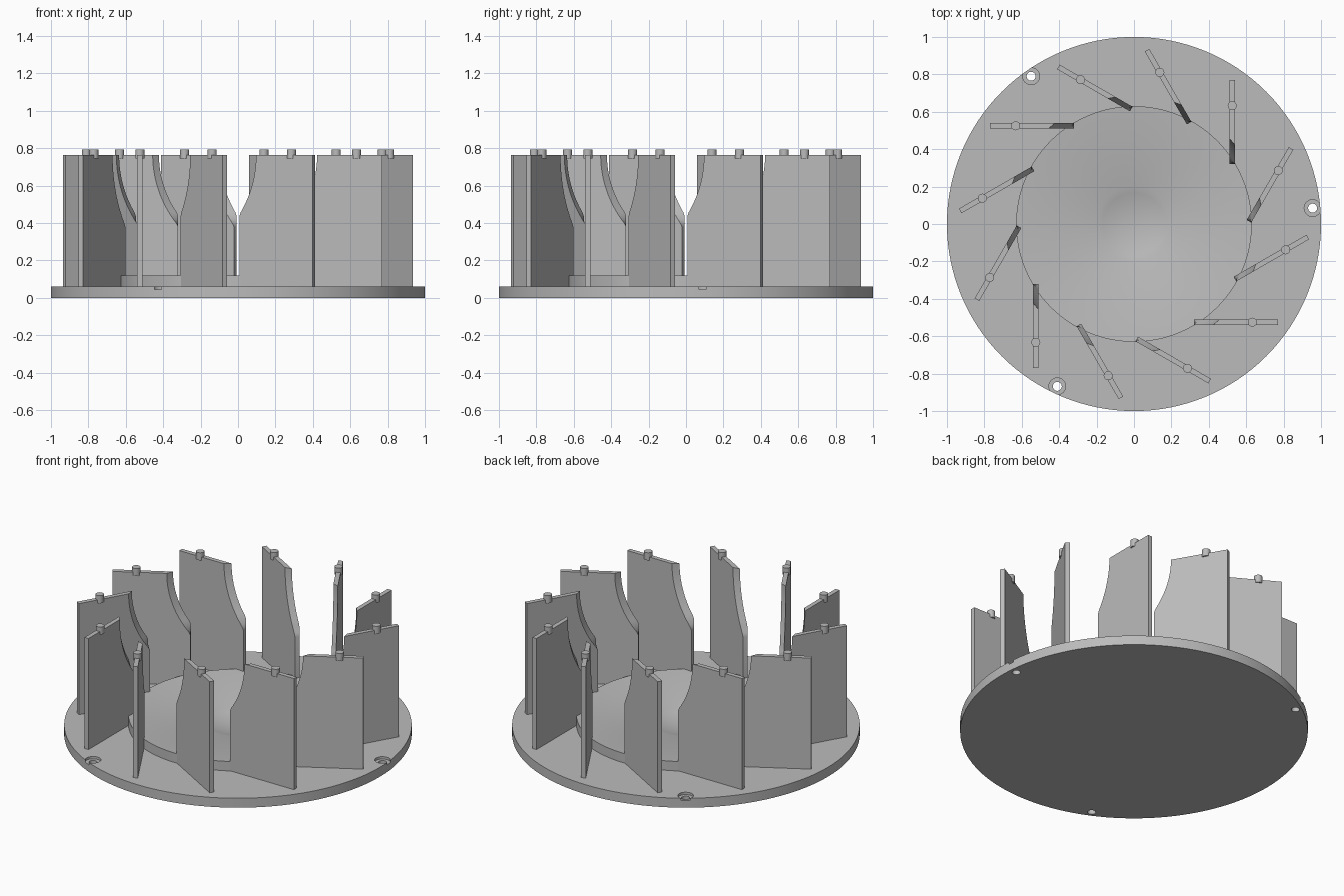
import bpy, bmesh, math
from mathutils import Matrix

cube = bpy.data.objects.get("Cube")
if cube:
    bpy.data.objects.remove(cube, do_unlink=True)

grey = bpy.data.materials.new("plain grey")
grey.use_nodes = True
grey.diffuse_color = (0.5, 0.5, 0.5, 1)
grey.node_tree.nodes["Principled BSDF"].inputs["Base Color"].default_value = (0.5, 0.5, 0.5, 1)

PLATE = 0.06
TOP = 0.765
BLADES = 12


def make_object(name, bm):
    bmesh.ops.recalc_face_normals(bm, faces=bm.faces[:])
    mesh = bpy.data.meshes.new(name)
    bm.to_mesh(mesh)
    bm.free()
    mesh.materials.append(grey)
    ob = bpy.data.objects.new(name, mesh)
    bpy.context.collection.objects.link(ob)
    return ob


def shade(ob):
    bpy.ops.object.select_all(action='DESELECT')
    ob.select_set(True)
    bpy.context.view_layer.objects.active = ob
    bpy.ops.object.shade_smooth_by_angle(angle=math.radians(30))


def add_cylinder(bm, x, y, radius, z0, z1, sides=32):
    place = Matrix.Translation((x, y, (z0 + z1) / 2))
    bmesh.ops.create_cone(bm, cap_ends=True, segments=sides, radius1=radius,
                          radius2=radius, depth=z1 - z0, matrix=place)


# Base plate with raised, dished hub: one turned profile
bowl = [(0.2 * i / 6, 0.05 + 0.03 * (i / 6) ** 2) for i in range(6, -1, -1)]
profile = [(0, 0), (1, 0), (1, PLATE), (0.63, PLATE), (0.63, 0.12)] + bowl
bm = bmesh.new()
verts = [bm.verts.new((r, 0, z)) for r, z in profile]
edges = [bm.edges.new(pair) for pair in zip(verts, verts[1:])]
bmesh.ops.spin(bm, geom=verts + edges, cent=(0, 0, 0), axis=(0, 0, 1),
               angle=math.tau, steps=128, use_merge=True)
bmesh.ops.remove_doubles(bm, verts=bm.verts[:], dist=0.0001)
base = make_object("base_plate", bm)

# Counterbored screw holes near the rim
for x, y in [(-0.55, 0.79), (0.955, 0.085), (-0.41, -0.868)]:
    for radius, bottom in [(0.024, -0.1), (0.045, 0.045)]:
        bm = bmesh.new()
        add_cylinder(bm, x, y, radius, bottom, 0.1)
        cutter = make_object("hole_cutter", bm)
        cutter.hide_render = True
        cut = base.modifiers.new("hole", 'BOOLEAN')
        cut.operation = 'DIFFERENCE'
        cut.solver = 'EXACT'
        cut.object = cutter
        bpy.context.view_layer.objects.active = base
        bpy.ops.object.modifier_apply(modifier=cut.name)
        bpy.data.objects.remove(cutter, do_unlink=True)
shade(base)


# Blade: upright plate whose inner edge is turned away by a flared round cut
def inner_x(y, z):
    t = (TOP - z) / 0.385
    radius = 0.685 - 0.085 * t ** 2
    return min(-0.32, -math.sqrt(max(radius ** 2 - y ** 2, 0)))


STEPS = 20
heights = [0.38 + (TOP - 0.38) * i / STEPS for i in range(STEPS + 1)]
bm = bmesh.new()
sides = []
for y in (0.511, 0.539):
    outline = [(-0.77, TOP), (-0.77, PLATE - 0.01), (-0.32, PLATE - 0.01)]
    outline += [(inner_x(y, z), z) for z in heights]
    sides.append([bm.verts.new((x, y, z)) for x, z in outline])
    bm.faces.new(sides[-1])
near, far = sides
for i in range(len(near)):
    j = (i + 1) % len(near)
    bm.faces.new((near[i], near[j], far[j], far[i]))
blade = make_object("blade", bm)
shade(blade)

# Locating pin on the top edge of each blade
bm = bmesh.new()
add_cylinder(bm, -0.633, 0.525, 0.024, TOP - 0.02, 0.793, 24)
pin = make_object("blade_pin", bm)
shade(pin)

# Repeat blade and pin around the axis
for part in (blade, pin):
    for i in range(1, BLADES):
        copy = part.copy()
        copy.name = f"{part.name}_{i + 1}"
        copy.rotation_euler.z = math.tau * i / BLADES
        bpy.context.collection.objects.link(copy)
